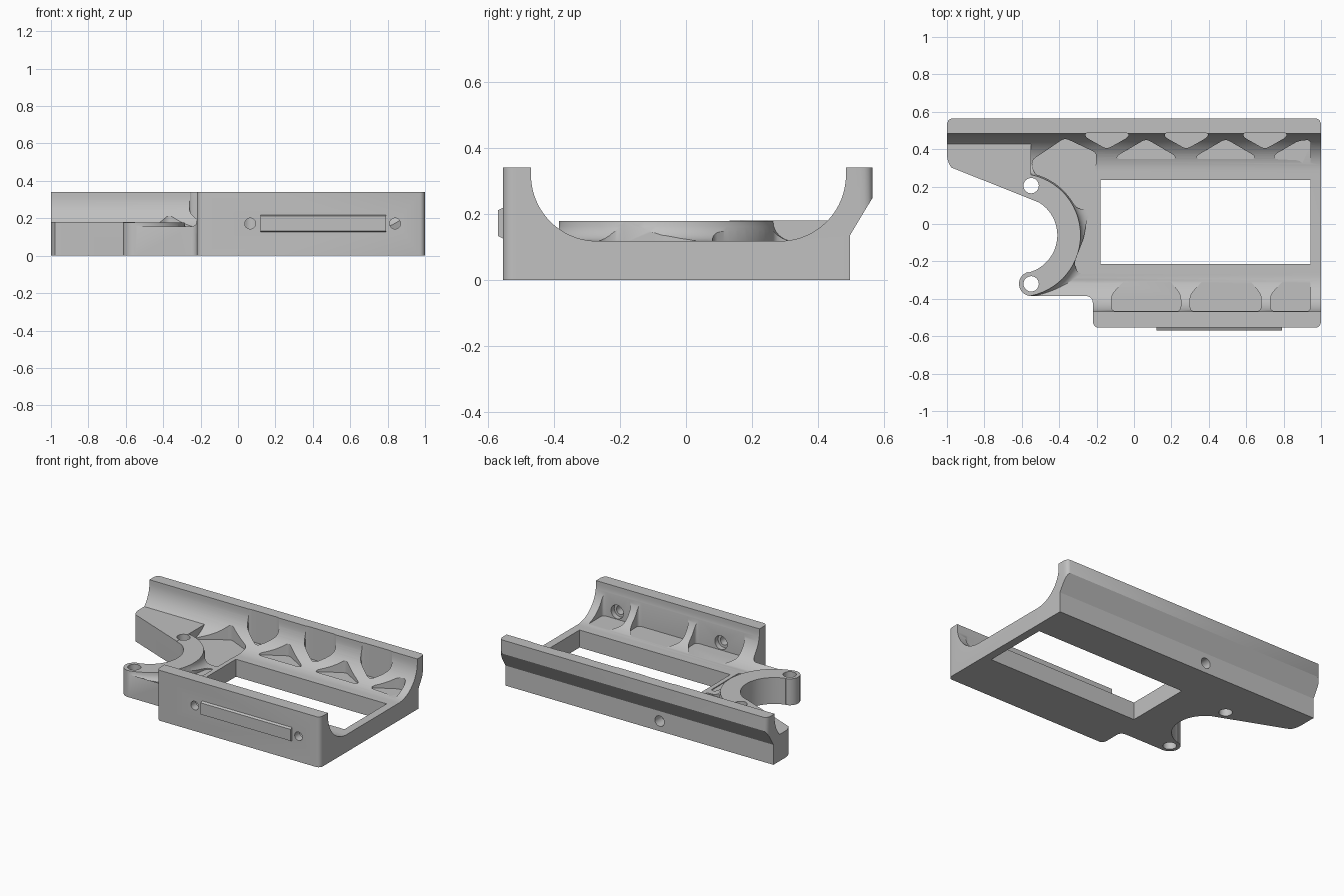
import bpy, bmesh
from math import cos, sin, radians, pi
from mathutils import Vector, Matrix

old = bpy.data.objects.get("Cube")
if old:
    bpy.data.objects.remove(old, do_unlink=True)

grey = bpy.data.materials.new("plain grey")
grey.use_nodes = True
grey.diffuse_color = (0.53, 0.53, 0.53, 1)
grey.node_tree.nodes["Principled BSDF"].inputs["Base Color"].default_value = grey.diffuse_color


def finish(name, bm):
    bmesh.ops.recalc_face_normals(bm, faces=bm.faces)
    mesh = bpy.data.meshes.new(name)
    bm.to_mesh(mesh)
    bm.free()
    mesh.materials.append(grey)
    ob = bpy.data.objects.new(name, mesh)
    bpy.context.collection.objects.link(ob)
    return ob


def prism(name, outline, low, high, axis="Z"):
    """Extrude a flat outline along z, or a (y, z) outline along x."""
    bm = bmesh.new()
    if axis == "Z":
        start, step = [(a, b, low) for a, b in outline], (0, 0, high - low)
    else:
        start, step = [(low, a, b) for a, b in outline], (high - low, 0, 0)
    face = bm.faces.new([bm.verts.new(p) for p in start])
    grown = bmesh.ops.extrude_face_region(bm, geom=[face])["geom"]
    bmesh.ops.translate(bm, vec=step, verts=[g for g in grown if isinstance(g, bmesh.types.BMVert)])
    return finish(name, bm)


def cylinder(name, centre, radius, depth, axis="Z"):
    bm = bmesh.new()
    turn = Matrix.Rotation(pi / 2, 4, "X") if axis == "Y" else Matrix()
    bmesh.ops.create_cone(bm, cap_ends=True, segments=32, radius1=radius, radius2=radius,
                          depth=depth, matrix=Matrix.Translation(centre) @ turn)
    return finish(name, bm)


def box(name, x, y, z):
    return prism(name, [(x[0], y[0]), (x[1], y[0]), (x[1], y[1]), (x[0], y[1])], *z)


def arc(cx, cy, r, start, end, n=16):
    angles = [radians(start + (end - start) * i / n) for i in range(n + 1)]
    return [(cx + r * cos(a), cy + r * sin(a)) for a in angles]


def rounded(corners, radius, n=5):
    out = []
    for i, c in enumerate(corners):
        p = Vector(c)
        a, b = Vector(corners[i - 1]) - p, Vector(corners[(i + 1) % len(corners)]) - p
        a = p + a.normalized() * min(radius, a.length * 0.45)
        b = p + b.normalized() * min(radius, b.length * 0.45)
        for k in range(n + 1):
            t = k / n
            out.append(tuple(a * (1 - t) ** 2 + p * 2 * t * (1 - t) + b * t * t))
    return out


def combine(target, tool, operation):
    mod = target.modifiers.new("shape", "BOOLEAN")
    mod.object, mod.operation, mod.solver = tool, operation, "EXACT"
    bpy.context.view_layer.objects.active = target
    bpy.ops.object.modifier_apply(modifier=mod.name)
    bpy.data.objects.remove(tool, do_unlink=True)


# cradle: channel section with coved walls and an overhanging back lip
floor, cove, top = 0.118, 0.2, 0.34
section = [(-0.554, 0), (0.496, 0), (0.496, 0.135), (0.564, 0.248), (0.564, top), (0.484, top)]
section += arc(0.284, floor + cove, cove, 0, -90, 20)
section += arc(-0.269, floor + cove, cove, -90, -180, 20) + [(-0.469, top), (-0.554, top)]
frame = prism("cradle_frame", section, -1.1, 1.1, "X")

# raised side arm and hook disc with a coved foot
hook = (-0.616, -0.06)
combine(frame, box("arm", (-1.05, -0.55), (0, 0.46), (0.05, 0.18)), "UNION")
outer, foot, rise = 0.33, 0.06, 0.178
lathe = [(0, 0.05), (outer + foot, 0.05)]
lathe += arc(outer + foot, rise, foot, -90, -180, 6) + [(0, rise)]
bm = bmesh.new()
ring = [bm.verts.new((hook[0] + r, hook[1], z)) for r, z in lathe]
edges = [bm.edges.new(pair) for pair in zip(ring, ring[1:])]
bmesh.ops.spin(bm, geom=ring + edges, cent=(*hook, 0), axis=(0, 0, 1), angle=2 * pi, steps=64)
bmesh.ops.remove_doubles(bm, verts=bm.verts, dist=0.0005)
combine(frame, finish("hook_disc", bm), "UNION")

# trim everything to the plan outline
outline = rounded([(-1, 0.335), (-1, 0.566), (1, 0.566), (1, -0.556),
                   (-0.22, -0.556), (-0.22, -0.385), (-0.5, -0.385)], 0.04)
outline = outline[:36] + arc(-0.55, -0.32, 0.065, 270, 104)
outline += arc(*hook, 0.206, -75, 58, 28)
combine(frame, prism("plan", outline, -0.1, 0.5), "INTERSECT")

# central window
combine(frame, box("window", (-0.18, 0.945), (-0.215, 0.235), (-0.1, 0.5)), "DIFFERENCE")

# lightening pockets that leave a web of ribs
pockets = []
for left, right in ((-0.12, 0.25), (0.3, 0.68), (0.73, 0.945)):
    end = right - 0.06 if right < 0.9 else right
    pockets.append(([(left, -0.466), (left, -0.38), (left + 0.07, -0.3), (end, -0.3),
                     (right, -0.38), (right, -0.466)], 0.122))
for mid in (-0.145, 0.28, 0.7):
    pockets.append(([(mid - 0.115, 0.488), (mid - 0.115, 0.465), (mid, 0.4),
                     (mid + 0.115, 0.465), (mid + 0.115, 0.488)], 0.125))
for mid in (0.065, 0.49):
    pockets.append(([(mid - 0.155, 0.347), (mid - 0.155, 0.365), (mid, 0.455),
                     (mid + 0.155, 0.365), (mid + 0.155, 0.347)], 0.122))
pockets.append(([(0.75, 0.347), (0.75, 0.37), (0.88, 0.445), (0.945, 0.45),
                 (0.945, 0.26), (0.89, 0.34)], 0.122))
pockets.append(([(-0.548, 0.34), (-0.37, 0.46), (-0.2, 0.38), (-0.21, 0.24), (-0.21, 0.08), (-0.3, 0.08)]
                + arc(*hook, 0.338, 30, 76, 6), 0.112))
pockets.append(([(-0.21, 0.04), (-0.25, 0.03), (-0.27, -0.08), (-0.32, -0.21),
                 (-0.3, -0.265), (-0.21, -0.265)], 0.112))
for shape, depth in pockets:
    combine(frame, prism("pocket", rounded(shape, 0.025), depth, 0.5), "DIFFERENCE")

# vertical pivot holes, front wall screw holes with counterbores, back hole
for y in (-0.32, 0.205):
    combine(frame, cylinder("pivot", (-0.55, y, 0.1), 0.041, 0.5), "DIFFERENCE")
for x in (0.065, 0.84):
    combine(frame, cylinder("screw", (x, -0.5, 0.172), 0.029, 0.3, "Y"), "DIFFERENCE")
    combine(frame, cylinder("counterbore", (x, -0.41, 0.172), 0.046, 0.18, "Y"), "DIFFERENCE")
combine(frame, cylinder("back_hole", (-0.15, 0.48, 0.068), 0.035, 0.12, "Y"), "DIFFERENCE")

# raised bar on the front wall with sloping edges
bm = bmesh.new()
bmesh.ops.create_cube(bm, size=1, matrix=Matrix.Translation((0.455, -0.556, 0.172))
                      @ Matrix.Diagonal((0.67, 0.026, 0.104, 1)))
for v in bm.verts:
    if v.co.y < -0.556:
        v.co.z += 0.013 if v.co.z < 0.172 else -0.013
bar = finish("front_bar", bm)

# smooth curved areas, keep crisp edges
bpy.ops.object.select_all(action="DESELECT")
for ob in (frame, bar):
    ob.select_set(True)
bpy.context.view_layer.objects.active = frame
bpy.ops.object.shade_smooth_by_angle(angle=radians(30))
